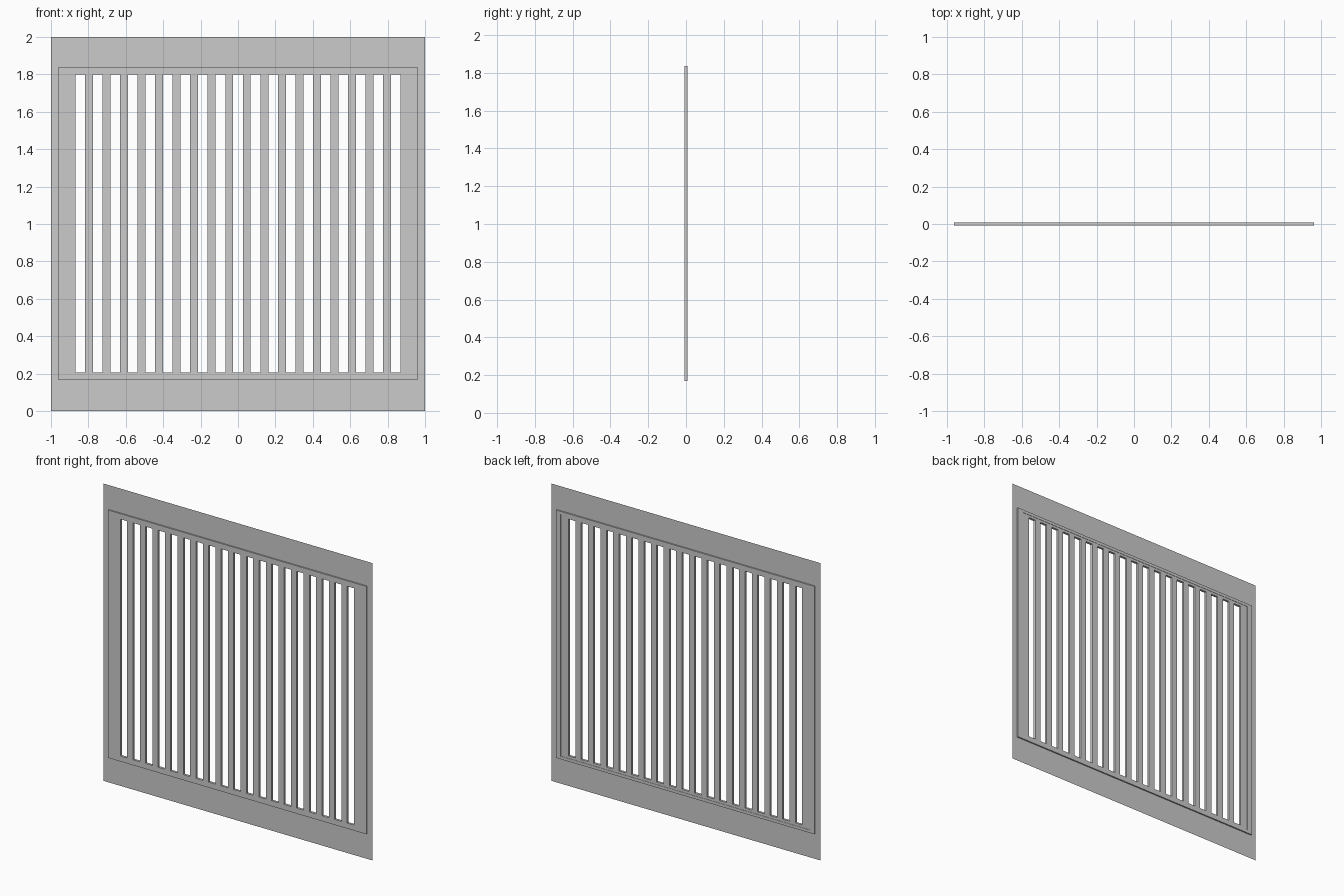
import bpy
import bmesh

if "Cube" in bpy.data.objects:
    bpy.data.objects.remove(bpy.data.objects["Cube"])


def sheet(bm, xs, zs, y, is_hole):
    """Flat grid of quads in the xz plane, skipping the cells that are holes."""
    vs = [[bm.verts.new((x, y, z)) for z in zs] for x in xs]
    for i in range(len(xs) - 1):
        for j in range(len(zs) - 1):
            if not is_hole(i, j):
                bm.faces.new((vs[i][j], vs[i + 1][j], vs[i + 1][j + 1], vs[i][j + 1]))
    for v in [v for v in bm.verts if not v.link_faces]:
        bm.verts.remove(v)


def raise_faces(bm, faces, dy, keep):
    """Extrude faces along y and return the new cap faces."""
    res = bmesh.ops.extrude_face_region(bm, geom=faces, use_keep_orig=keep)["geom"]
    verts = [g for g in res if isinstance(g, bmesh.types.BMVert)]
    bmesh.ops.translate(bm, verts=verts, vec=(0, dy, 0))
    return [g for g in res if isinstance(g, bmesh.types.BMFace)]


def finish(bm, name):
    mesh = bpy.data.meshes.new(name)
    bm.to_mesh(mesh)
    bm.free()
    obj = bpy.data.objects.new(name, mesh)
    bpy.context.collection.objects.link(obj)
    return obj


PX, Z0, Z1 = 0.962, 0.169, 1.836      # panel outline
SLOTS, PITCH, WIDTH = 19, 0.0938, 0.0516
FRONT, BACK, STEP = -0.009, 0.007, 0.002

# Thin mounting flange: a single sheet around the panel
bm = bmesh.new()
sheet(bm, [-1, -PX, PX, 1], [0, Z0, Z1, 2], 0, lambda i, j: i == 1 and j == 1)
finish(bm, "mounting_flange")

# Slotted grille panel
xs = [-PX, -PX + 0.036]
for k in range(SLOTS):
    c = (k - (SLOTS - 1) / 2) * PITCH
    xs += [c - WIDTH / 2, c + WIDTH / 2]
xs += [PX - 0.036, PX]
zs = [Z0, Z0 + 0.02, 0.206, 1.799, Z1 - 0.02, Z1]
last = len(xs) - 2

bm = bmesh.new()
sheet(bm, xs, zs, FRONT,
      lambda i, j: j == 2 and 2 <= i <= last - 2 and i % 2 == 0)
caps = raise_faces(bm, bm.faces[:], BACK - FRONT, True)
caps = [f for f in caps if all(abs(v.co.y - BACK) < 1e-5 for v in f.verts)]

# Raised rim around the back of the panel
rim = []
for f in caps:
    c = f.calc_center_median()
    if abs(c.x) > PX - 0.036 or c.z < zs[1] or c.z > zs[4]:
        rim.append(f)
raise_faces(bm, rim, STEP, False)
bmesh.ops.recalc_face_normals(bm, faces=bm.faces[:])
bmesh.ops.dissolve_limit(bm, angle_limit=0.01, verts=bm.verts[:], edges=bm.edges[:])
finish(bm, "slotted_grille")
